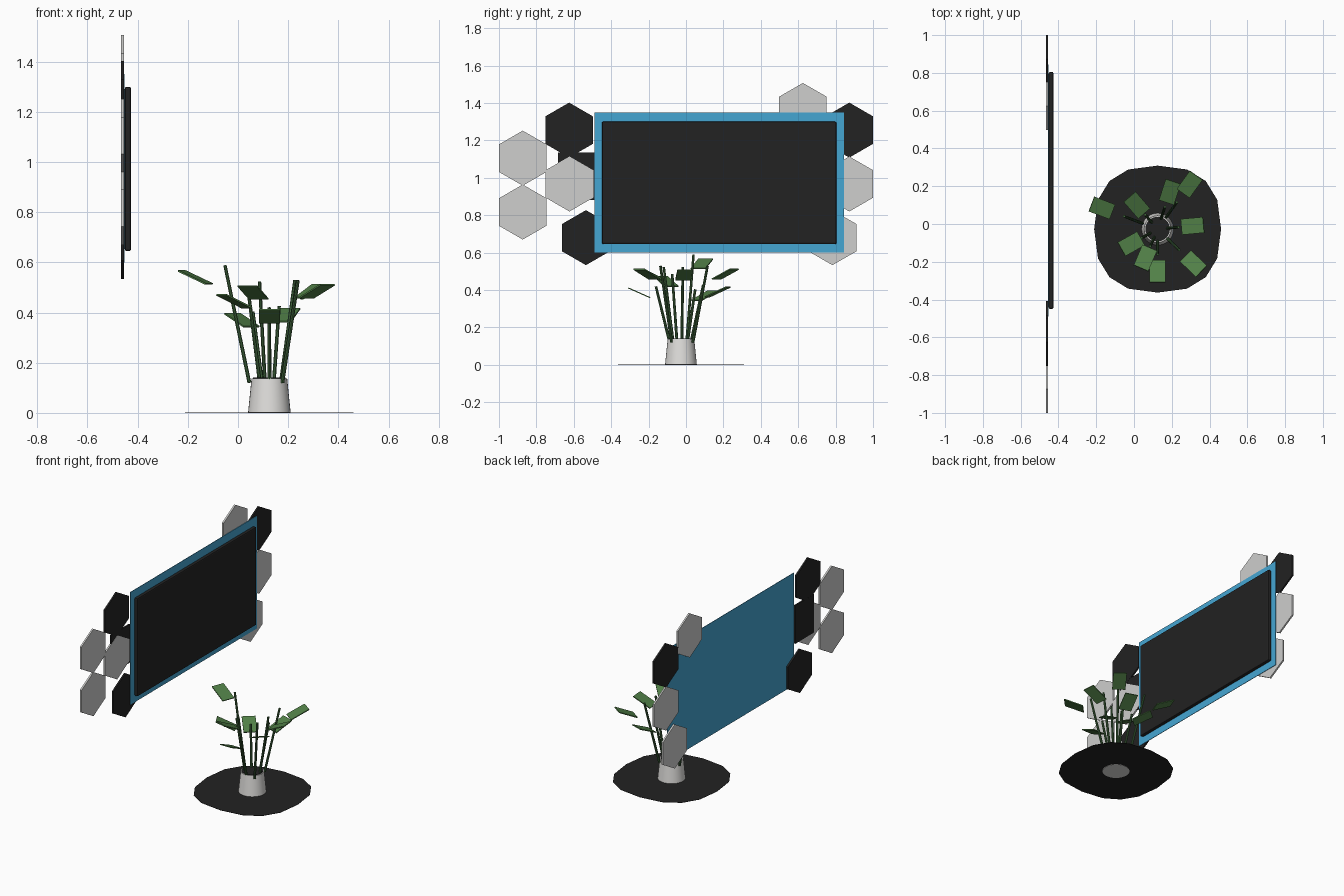
import bpy, bmesh, math
from mathutils import Vector, Matrix

cube = bpy.data.objects.get("Cube")
if cube:
    bpy.data.objects.remove(cube, do_unlink=True)


def material(name, colour):
    m = bpy.data.materials.new(name)
    m.use_nodes = True
    m.diffuse_color = (*colour, 1)
    bsdf = m.node_tree.nodes["Principled BSDF"]
    bsdf.inputs["Base Color"].default_value = (*colour, 1)
    bsdf.inputs["Roughness"].default_value = 0.7
    return m


BLACK = material("black", (0.016, 0.016, 0.016))
BLUE = material("sky blue", (0.06, 0.38, 0.65))
GREY = material("light grey", (0.62, 0.62, 0.61))
WHITE = material("pot white", (0.75, 0.74, 0.72))
LEAF = material("leaf green", (0.085, 0.22, 0.065))
STEM = material("stem green", (0.05, 0.13, 0.045))


def finish(name, bm, mat):
    bmesh.ops.recalc_face_normals(bm, faces=bm.faces)
    mesh = bpy.data.meshes.new(name)
    bm.to_mesh(mesh)
    bm.free()
    mesh.materials.append(mat)
    ob = bpy.data.objects.new(name, mesh)
    bpy.context.collection.objects.link(ob)
    return ob


def box(name, low, high, mat, matrix=Matrix()):
    low, high = Vector(low), Vector(high)
    bm = bmesh.new()
    bmesh.ops.create_cube(bm, size=1)
    for v in bm.verts:
        v.co = matrix @ ((low + high) / 2 + v.co * (high - low))
    return finish(name, bm, mat)


def prism(name, points, offset, mat):
    """Extrude an outline along an offset."""
    bm = bmesh.new()
    face = bm.faces.new([bm.verts.new(p) for p in points])
    out = bmesh.ops.extrude_face_region(bm, geom=[face], use_keep_orig=True)
    moved = [g for g in out["geom"] if isinstance(g, bmesh.types.BMVert)]
    bmesh.ops.translate(bm, verts=moved, vec=offset)
    return finish(name, bm, mat)


def cone(name, start, end, r1, r2, sides, mat):
    start, end = Vector(start), Vector(end)
    axis = end - start
    turn = axis.to_track_quat("Z", "Y").to_matrix().to_4x4()
    bm = bmesh.new()
    bmesh.ops.create_cone(bm, cap_ends=True, segments=sides, radius1=r1, radius2=r2,
                          depth=axis.length,
                          matrix=Matrix.Translation((start + end) / 2) @ turn)
    return finish(name, bm, mat)


def smooth(ob):
    bpy.ops.object.select_all(action="DESELECT")
    ob.select_set(True)
    bpy.context.view_layer.objects.active = ob
    bpy.ops.object.shade_smooth_by_angle(angle=math.radians(40))


# Wall screen and its blue backing panel
box("backing_panel", (-0.455, -0.49, 0.60), (-0.4515, 0.845, 1.35), BLUE)
screen = box("screen", (-0.4515, -0.45, 0.645), (-0.426, 0.805, 1.30), BLACK)
bevel = screen.modifiers.new("soft_edges", "BEVEL")
bevel.width, bevel.segments = 0.008, 2

# Hexagonal wall tiles behind the panel
BACK, FRONT = -0.466, -0.455
tiles = [(-0.873, 1.105, GREY), (-0.873, 0.817, GREY), (-0.623, 0.967, GREY),
         (0.625, 1.36, GREY), (0.873, 0.967, GREY), (0.783, 0.68, GREY),
         (-0.625, 1.255, BLACK), (-0.535, 0.68, BLACK), (0.873, 1.255, BLACK)]
for i, (y, z, mat) in enumerate(tiles):
    outline = [(BACK, y + 0.147 * math.sin(k * math.pi / 3),
                z + 0.147 * math.cos(k * math.pi / 3)) for k in range(6)]
    prism(f"hex_tile_{i + 1}", outline, (FRONT - BACK, 0, 0), mat)
box("wall_box", (BACK - 0.0005, -0.685, 0.88), (FRONT - 0.001, -0.485, 1.135), BLACK)

# Rug: thin rounded-square outline
CENTRE = Vector((0.125, -0.027, 0))


def rug_point(a, r=0.336, p=2 / 2.5):
    c, s = math.cos(a), math.sin(a)
    return CENTRE + Vector((math.copysign(abs(c) ** p, c) * r,
                            math.copysign(abs(s) ** p, s) * r, 0.002))


prism("rug", [rug_point(k * math.pi / 8) for k in range(16)], (0, 0, 0.002), BLACK)

# Pot and soil
up = Vector((0, 0, 1))
smooth(cone("pot", CENTRE, CENTRE + up * 0.138, 0.085, 0.071, 32, WHITE))
cone("soil", CENTRE + up * 0.13, CENTRE + up * 0.141, 0.065, 0.065, 32, BLACK)

# Plant: each stem leans outward to a leaf plate that rises outward
leaves = [(-0.17, 0.085, 0.54), (0.015, 0.10, 0.37), (0.19, 0.17, 0.39),
          (0.295, 0.21, 0.485), (0.31, -0.01, 0.48), (0.315, -0.21, 0.485),
          (0.125, -0.25, 0.385), (0.06, -0.18, 0.48), (-0.015, -0.105, 0.445)]
for i, (x, y, z) in enumerate(leaves):
    reach = Vector((x, y, 0)) - CENTRE
    cone(f"stem_{i + 1}", CENTRE + reach * 0.27 + up * 0.12,
         CENTRE + reach * 0.6 + up * z * 1.09, 0.008, 0.007, 8, STEM)
    place = (Matrix.Translation((x, y, z))
             @ Matrix.Rotation(math.atan2(reach.y, reach.x), 4, "Z")
             @ Matrix.Rotation(math.radians(-24), 4, "Y"))
    box(f"leaf_{i + 1}", (-0.064, -0.042, -0.003), (0.064, 0.042, 0.003), LEAF, place)
